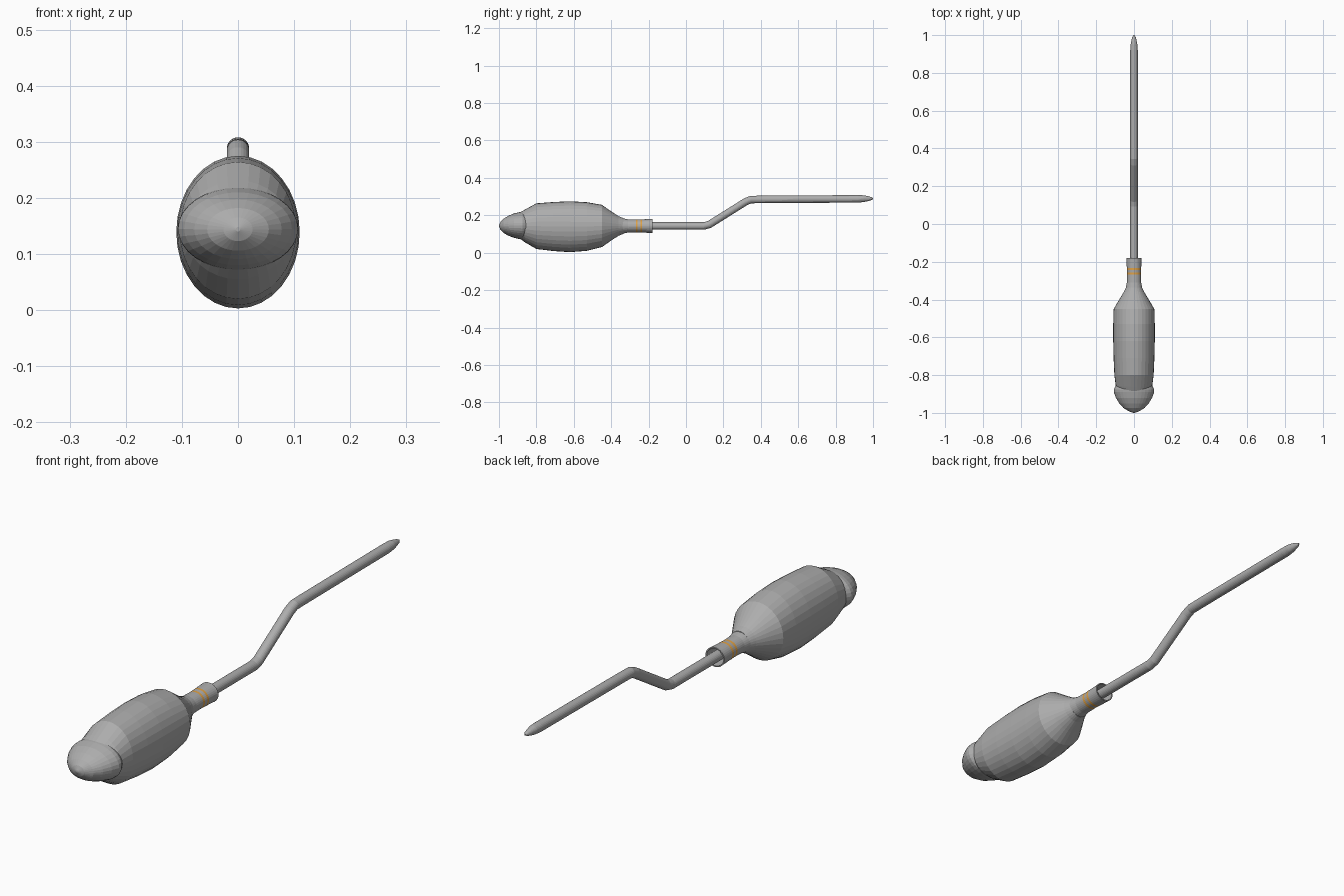
import bpy, bmesh, math


def material(name, rgb):
    m = bpy.data.materials.new(name)
    m.diffuse_color = (*rgb, 1)
    return m


GREY = material("grey", (0.42, 0.42, 0.42))
ORANGE = material("orange", (0.75, 0.36, 0.06))


def loft(name, rings, n=32, cap_start=True, cap_end=True, stripes=()):
    """Skin elliptical rings along y. Ring = (y, rx, rz, centre z, tilt)."""
    bm = bmesh.new()
    loops = []
    for y, rx, rz, cz, *tilt in rings:
        t = tilt[0] if tilt else 0
        loop = []
        for i in range(n):
            a = 2 * math.pi * i / n
            z = rz * math.sin(a)
            loop.append(bm.verts.new((rx * math.cos(a), y - z * math.sin(t), cz + z * math.cos(t))))
        loops.append(loop)
    for k in range(len(loops) - 1):
        for i in range(n):
            j = (i + 1) % n
            f = bm.faces.new((loops[k][i], loops[k][j], loops[k + 1][j], loops[k + 1][i]))
            f.material_index = 1 if k in stripes else 0
    if cap_start:
        bm.faces.new(loops[0])
    if cap_end:
        bm.faces.new(loops[-1])
    bmesh.ops.recalc_face_normals(bm, faces=bm.faces)
    me = bpy.data.meshes.new(name)
    bm.to_mesh(me)
    bm.free()
    me.materials.append(GREY)
    me.materials.append(ORANGE)
    ob = bpy.data.objects.new(name, me)
    bpy.context.collection.objects.link(ob)
    return ob


# Bulbous handle body, taller than wide
loft("handle_body", [
    (-0.885, 0.085, 0.072, 0.145), (-0.86, 0.096, 0.088, 0.143),
    (-0.80, 0.104, 0.122, 0.142), (-0.71, 0.108, 0.131, 0.140),
    (-0.62, 0.110, 0.136, 0.139), (-0.53, 0.110, 0.130, 0.140),
    (-0.45, 0.108, 0.113, 0.143), (-0.40, 0.078, 0.078, 0.143),
    (-0.36, 0.054, 0.052, 0.143), (-0.335, 0.042, 0.042, 0.143)])

# Rounded end cap, flatter than the body
loft("end_cap", [
    (-1.0, 0.004, 0.004, 0.144), (-0.992, 0.026, 0.021, 0.144),
    (-0.975, 0.055, 0.038, 0.144), (-0.95, 0.078, 0.053, 0.144),
    (-0.92, 0.096, 0.065, 0.145), (-0.89, 0.107, 0.072, 0.145),
    (-0.875, 0.107, 0.074, 0.145), (-0.855, 0.096, 0.070, 0.145)])

# Hollow collar with two painted bands; the bore is the last few rings
outer = [(-0.345, 0.045), (-0.31, 0.038), (-0.268, 0.037), (-0.258, 0.037),
         (-0.244, 0.038), (-0.234, 0.038), (-0.19, 0.040), (-0.18, 0.041),
         (-0.18, 0.036), (-0.25, 0.034)]
loft("collar", [(y, r, r * 0.93, 0.143) for y, r in outer], stripes=(2, 4))

# Double-bent rod with a rounded tip
R = 0.020
loft("bent_rod", [
    (-0.28, R, R, 0.143), (0.095, R, R, 0.143, 0.08), (0.125, R, R, 0.151, 0.40),
    (0.318, R, R, 0.272, 0.42), (0.347, R, R, 0.284, 0.12), (0.40, R, R, 0.285, 0.01),
    (0.92, R, R, 0.288), (0.95, 0.018, 0.018, 0.289), (0.975, 0.013, 0.013, 0.289),
    (0.99, 0.009, 0.008, 0.289), (1.0, 0.003, 0.003, 0.289)], n=24)
